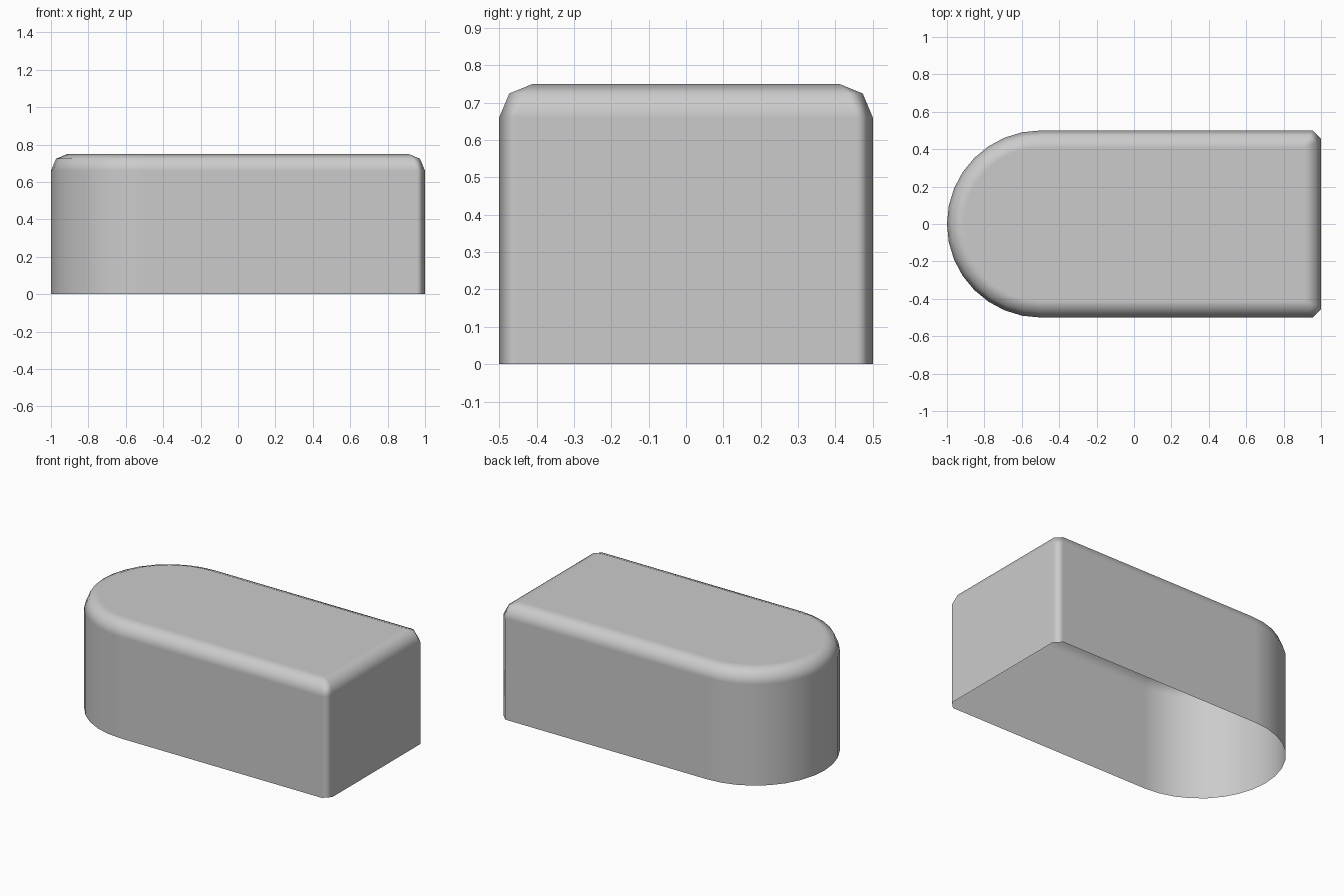
import bpy, bmesh
from math import sin, cos, pi

if "Cube" in bpy.data.objects:
    bpy.data.objects.remove(bpy.data.objects["Cube"])

ARC_SEGMENTS = 16


def outline(inset, chamfer):
    """Half-round left end plus two chamfered right corners, counter-clockwise."""
    r, x = 0.5 - inset, 1.0 - inset
    pts = [(-0.5 + r * cos(pi / 2 + pi * i / ARC_SEGMENTS),
            r * sin(pi / 2 + pi * i / ARC_SEGMENTS)) for i in range(ARC_SEGMENTS + 1)]
    return pts + [(x - chamfer, -r), (x, chamfer - r), (x, r - chamfer), (x - chamfer, r)]


# Shell: walls, two-step rounded top edge, flat top, open underside
# Each level: height, inset from the footprint, corner chamfer
levels = [(0.0, 0.0, 0.045), (0.66, 0.0, 0.045), (0.724, 0.027, 0.038), (0.75, 0.09, 0.002)]
bm = bmesh.new()
rings = [[bm.verts.new((x, y, z)) for x, y in outline(d, c)] for z, d, c in levels]
n = len(rings[0])
for low, high in zip(rings, rings[1:]):
    for i in range(n):
        j = (i + 1) % n
        bm.faces.new((low[i], low[j], high[j], high[i]))
bm.faces.new(rings[-1])
for f in bm.faces:
    f.smooth = True
mesh = bpy.data.meshes.new("rounded_shell")
bm.to_mesh(mesh)
bm.free()
shell = bpy.data.objects.new("rounded_shell", mesh)
bpy.context.collection.objects.link(shell)

# Keep the large faces flat-looking while the bevels blend
wn = shell.modifiers.new("weighted_normals", 'WEIGHTED_NORMAL')
wn.weight = 100
